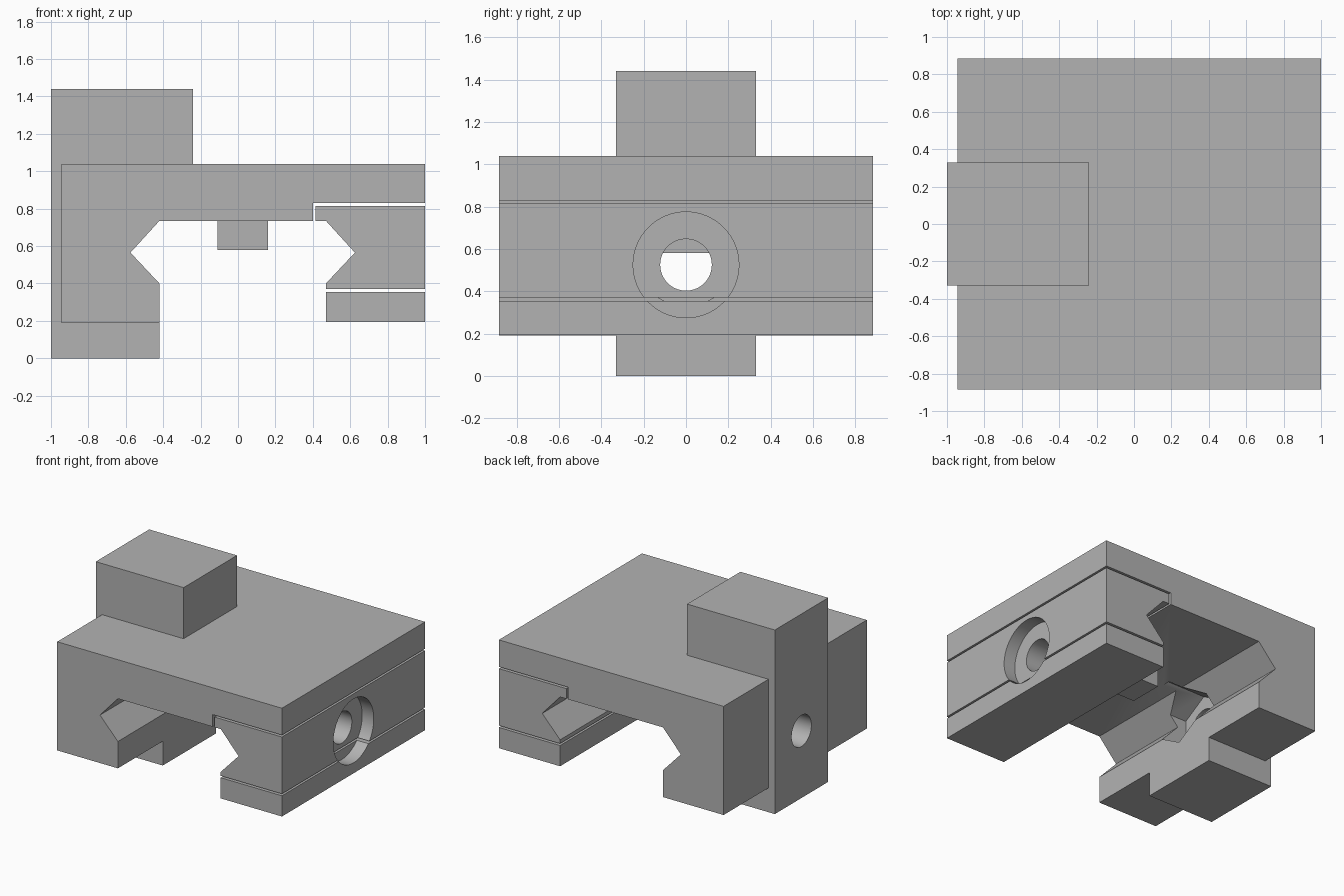
import bpy
import bmesh
import math
from mathutils import Matrix

cube = bpy.data.objects.get("Cube")
if cube:
    bpy.data.objects.remove(cube, do_unlink=True)

# One grey for every part
grey = bpy.data.materials.new("machined_grey")
grey.use_nodes = True
colour = (0.45, 0.45, 0.45, 1)
grey.diffuse_color = colour
grey.node_tree.nodes["Principled BSDF"].inputs["Base Color"].default_value = colour


def finish(name, bm):
    bmesh.ops.recalc_face_normals(bm, faces=bm.faces[:])
    mesh = bpy.data.meshes.new(name)
    bm.to_mesh(mesh)
    bm.free()
    mesh.materials.append(grey)
    obj = bpy.data.objects.new(name, mesh)
    bpy.context.collection.objects.link(obj)
    return obj


def extrusion(name, profile, half_width):
    """Extrude an (x, z) profile symmetrically along y."""
    bm = bmesh.new()
    face = bm.faces.new([bm.verts.new((x, -half_width, z)) for x, z in profile])
    new = bmesh.ops.extrude_face_region(bm, geom=[face])["geom"]
    verts = [v for v in new if isinstance(v, bmesh.types.BMVert)]
    bmesh.ops.translate(bm, verts=verts, vec=(0, 2 * half_width, 0))
    return finish(name, bm)


def rect(x0, x1, z0, z1):
    return [(x0, z0), (x1, z0), (x1, z1), (x0, z1)]


def cutter(name, radius, x0, x1, sides):
    """Prism along x on the bolt axis, with a corner pointing up."""
    bm = bmesh.new()
    bmesh.ops.create_cone(bm, cap_ends=True, segments=sides, radius1=radius,
                          radius2=radius, depth=x1 - x0)
    if sides == 6:
        # make sure a corner, not a flat, is at the top
        top = max(bm.verts, key=lambda v: v.co.x)
        angle = math.atan2(top.co.y, top.co.x)
        bmesh.ops.rotate(bm, verts=bm.verts[:], matrix=Matrix.Rotation(-angle, 3, "Z"))
    bmesh.ops.rotate(bm, verts=bm.verts[:], matrix=Matrix.Rotation(math.pi / 2, 3, "Y"))
    bmesh.ops.translate(bm, verts=bm.verts[:], vec=((x0 + x1) / 2, 0, 0.525))
    obj = finish(name, bm)
    obj.hide_render = True
    return obj


def cut(obj, cutters):
    bpy.ops.object.select_all(action="DESELECT")
    obj.select_set(True)
    bpy.context.view_layer.objects.active = obj
    for c in cutters:
        mod = obj.modifiers.new("cut", "BOOLEAN")
        mod.operation = "DIFFERENCE"
        mod.solver = "EXACT"
        mod.object = c
        bpy.ops.object.modifier_apply(modifier=mod.name)
    bpy.ops.object.shade_smooth_by_angle(angle=math.radians(30))


WIDTH = 0.885
POST = 0.33

# Main body with the fixed V-groove jaw
body = extrusion("main_body", [
    (-0.945, 0.19), (-0.42, 0.19), (-0.42, 0.4), (-0.575, 0.565), (-0.42, 0.735),
    (0.4, 0.735), (0.4, 0.83), (1, 0.83), (1, 1.04), (-0.945, 1.04)], WIDTH)

# Loose clamping jaw and its lower plate
jaw = extrusion("clamp_jaw", [
    (0.47, 0.37), (1, 0.37), (1, 0.815), (0.415, 0.815), (0.415, 0.735),
    (0.47, 0.735), (0.625, 0.565), (0.47, 0.4)], WIDTH)
plate = extrusion("lower_plate", rect(0.47, 1, 0.193, 0.355), WIDTH)

# Post wrapping the back of the body, above and below it
post = extrusion("post", [
    (-1, 0), (-0.42, 0), (-0.42, 0.19), (-0.945, 0.19), (-0.945, 1.04),
    (-0.24, 1.04), (-0.24, 1.44), (-1, 1.44)], POST)

# Recoil lug under the body
extrusion("recoil_lug", rect(-0.11, 0.16, 0.58, 0.735), 0.135)

# Bolt hole, counterbore and hexagonal nut pocket
bolt = cutter("bolt_cutter", 0.122, -1.2, 1.2, 64)
bore = cutter("counterbore_cutter", 0.25, 0.9, 1.1, 64)
nut = cutter("nut_cutter", 0.23, -0.65, -0.3, 6)
cut(body, [bolt, nut])
cut(post, [bolt])
cut(jaw, [bolt, bore])
cut(plate, [bore])
for helper in (bolt, bore, nut):
    bpy.data.objects.remove(helper, do_unlink=True)
